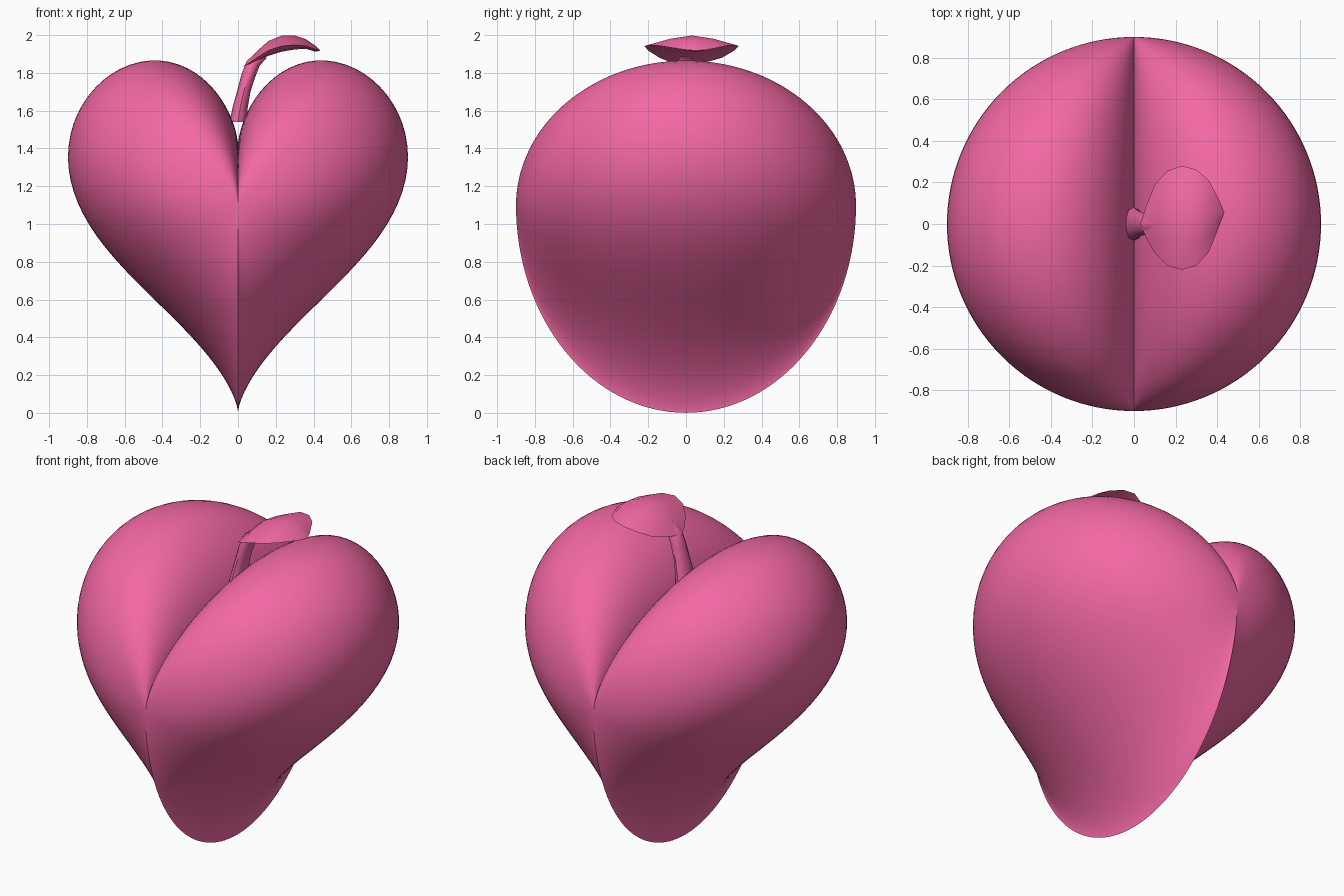
import bpy, bmesh
from math import sin, cos, pi, radians

if "Cube" in bpy.data.objects:
    bpy.data.objects.remove(bpy.data.objects["Cube"])

pink = bpy.data.materials.new("pink")
pink.diffuse_color = (0.9, 0.14, 0.37, 1)
pink.use_nodes = True
pink.node_tree.nodes["Principled BSDF"].inputs["Base Color"].default_value = pink.diffuse_color


def loft(name, rings, start, end, angle=40):
    """Skin a list of equal rings, closing both ends on a point."""
    bm = bmesh.new()
    vs = [[bm.verts.new(p) for p in r] for r in rings]
    n = len(rings[0])
    a, b = bm.verts.new(start), bm.verts.new(end)
    for i in range(n):
        j = (i + 1) % n
        for lo, hi in zip(vs, vs[1:]):
            bm.faces.new((lo[i], lo[j], hi[j], hi[i]))
        bm.faces.new((a, vs[0][j], vs[0][i]))
        bm.faces.new((b, vs[-1][i], vs[-1][j]))
    bmesh.ops.recalc_face_normals(bm, faces=bm.faces)
    if bm.calc_volume(signed=True) < 0:
        bmesh.ops.reverse_faces(bm, faces=bm.faces)
    me = bpy.data.meshes.new(name)
    bm.to_mesh(me)
    bm.free()
    me.shade_smooth()
    me.set_sharp_from_angle(angle=radians(angle))
    me.materials.append(pink)
    ob = bpy.data.objects.new(name, me)
    bpy.context.collection.objects.link(ob)
    return ob


# Heart body: heart-curve slices scaled along y like a sphere
R, K, ZC = 0.9, 0.0645, 1.097
N, M = 128, 64


def heart_z(t):
    return 13 * cos(t) - 5 * cos(2 * t) - 2 * cos(3 * t) - cos(4 * t)


slices = []
for k in range(1, M):
    u = pi * k / M
    s, y = sin(u), -R * cos(u)
    slices.append([(R * s * sin(2 * pi * i / N) ** 3, y,
                    ZC + K * s * heart_z(2 * pi * i / N)) for i in range(N)])
loft("heart_body", slices, (0, -R, ZC), (0, R, ZC))

# Stem: oval rings along a bent path (x, z, x radius, y radius)
path = [(0.0, 1.54, 0.045, 0.08), (0.012, 1.62, 0.04, 0.068),
        (0.03, 1.70, 0.036, 0.058), (0.053, 1.78, 0.034, 0.052),
        (0.08, 1.85, 0.034, 0.046), (0.12, 1.89, 0.03, 0.035)]
rings = [[(x + rx * cos(pi * i / 6), ry * sin(pi * i / 6),
           z - 0.4 * rx * cos(pi * i / 6) * (k > 2)) for i in range(12)]
         for k, (x, z, rx, ry) in enumerate(path)]
loft("stem", rings, (0, 0, 1.54), (0.13, 0, 1.895))

# Leaf: arched lens (x, y min, y max, ridge z, edge z, underside z)
leaf = [(0.06, -0.07, 0.09, 1.872, 1.852, 1.842),
        (0.10, -0.14, 0.19, 1.915, 1.880, 1.862),
        (0.16, -0.20, 0.255, 1.968, 1.918, 1.890),
        (0.23, -0.22, 0.28, 1.997, 1.942, 1.912),
        (0.30, -0.20, 0.262, 1.998, 1.948, 1.924),
        (0.36, -0.135, 0.21, 1.978, 1.943, 1.928),
        (0.41, -0.01, 0.115, 1.943, 1.923, 1.912)]
rings = []
for x, y0, y1, top, edge, low in leaf:
    c = (y0 + y1) / 2
    rings.append([(x, y0, edge), (x, (y0 + c) / 2, edge + (top - edge) * 0.65),
                  (x, c, top), (x, (y1 + c) / 2, edge + (top - edge) * 0.65),
                  (x, y1, edge), (x, (y1 + c) / 2, edge + (low - edge) * 0.7),
                  (x, c, low), (x, (y0 + c) / 2, edge + (low - edge) * 0.7)])
loft("leaf", rings, (0.03, 0.0, 1.835), (0.435, 0.055, 1.918))
